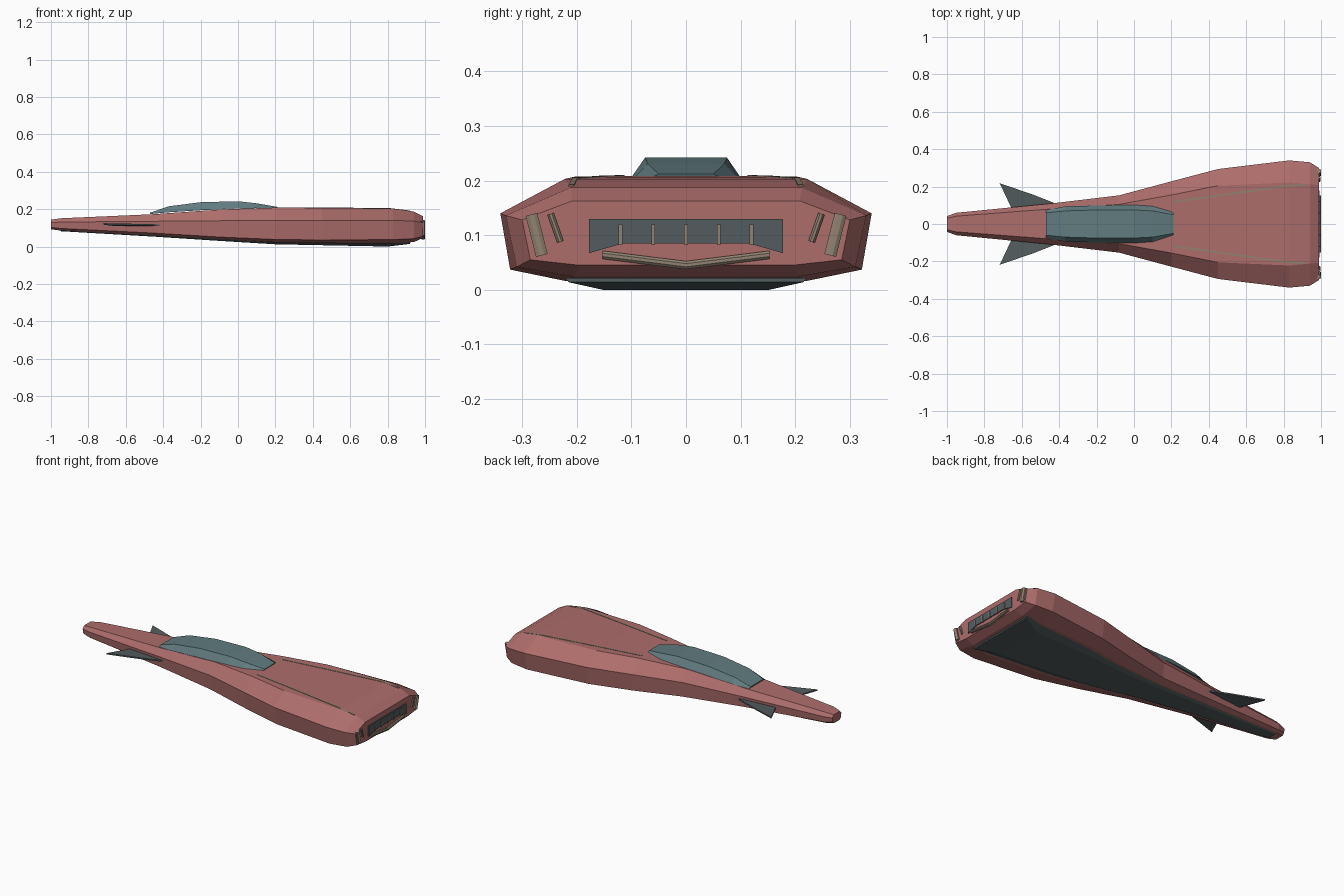
import bpy, bmesh
from mathutils import Vector

if "Cube" in bpy.data.objects:
    bpy.data.objects.remove(bpy.data.objects["Cube"])


def mat(name, c):
    m = bpy.data.materials.new(name)
    m.diffuse_color = (*c, 1)
    m.use_nodes = True
    m.node_tree.nodes["Principled BSDF"].inputs["Base Color"].default_value = m.diffuse_color
    return m


RED = mat("dusty red", (0.42, 0.155, 0.148))
GLASS = mat("teal glass", (0.12, 0.20, 0.215))
SLATE = mat("dark slate", (0.085, 0.108, 0.115))
TAN = mat("warm tan", (0.28, 0.225, 0.165))


def finish(name, bm, material):
    bmesh.ops.recalc_face_normals(bm, faces=bm.faces)
    me = bpy.data.meshes.new(name)
    bm.to_mesh(me)
    bm.free()
    me.materials.append(material)
    ob = bpy.data.objects.new(name, me)
    bpy.context.collection.objects.link(ob)
    return ob


def loft(name, stations, material):
    """Each station is (x, y1, z1, y2, z2, ...) for the +y half, mirrored to a closed ring."""
    bm = bmesh.new()
    rings = []
    for x, *yz in stations:
        half = list(zip(yz[::2], yz[1::2]))
        ring = half + [(-y, z) for y, z in reversed(half)]
        rings.append([bm.verts.new((x, y, z)) for y, z in ring])
    n = len(rings[0])
    for a, b in zip(rings, rings[1:]):
        for i in range(n):
            j = (i + 1) % n
            bm.faces.new((a[i], a[j], b[j], b[i]))
    bm.faces.new(rings[0])
    bm.faces.new(rings[-1])
    return finish(name, bm, material)


def prism(name, pts, offset, material):
    """Extrude a flat polygon by an offset vector."""
    bm = bmesh.new()
    f = bm.faces.new([bm.verts.new(p) for p in pts])
    ext = bmesh.ops.extrude_face_region(bm, geom=[f])
    vs = [v for v in ext["geom"] if isinstance(v, bmesh.types.BMVert)]
    bmesh.ops.translate(bm, vec=Vector(offset), verts=vs)
    return finish(name, bm, material)


def rear_bar(name, path, width, x0, x1, ridge=True):
    """Bar following a (y, z) path on the rear face, with a stepped centre ridge."""
    bm = bmesh.new()
    prof = [(x0, -.5), (x1 - .004, -.5), (x1, -.2), (x1, .2), (x1 - .004, .5), (x0, .5)] if ridge \
        else [(x0, -.5), (x1, -.5), (x1, .5), (x0, .5)]
    d = Vector(path[-1]) - Vector(path[0])
    d.normalize()
    nrm = Vector((-d.y, d.x))
    rings = [[bm.verts.new((x, y + nrm.x * s * width, z + nrm.y * s * width)) for x, s in prof]
             for y, z in path]
    n = len(prof)
    for a, b in zip(rings, rings[1:]):
        for i in range(n):
            bm.faces.new((a[i], a[(i + 1) % n], b[(i + 1) % n], b[i]))
    bm.faces.new(rings[0])
    bm.faces.new(rings[-1])
    return finish(name, bm, TAN)


# Hull: eight-sided sections (top edge, shoulder, chine, keel edge)
loft("hull", [
    (-1.0, .030, .143, .042, .128, .040, .103, .028, .092),
    (-.95, .042, .151, .060, .131, .055, .097, .040, .086),
    (-.45, .080, .173, .109, .135, .102, .072, .070, .060),
    (-.08, .105, .199, .153, .138, .145, .050, .100, .038),
    (.20, .155, .208, .228, .139, .215, .038, .145, .022),
    (.45, .205, .207, .294, .140, .278, .035, .190, .018),
    (.83, .222, .203, .340, .140, .322, .037, .220, .016),
    (.94, .212, .187, .330, .136, .310, .042, .205, .024),
    (.988, .208, .163, .300, .128, .285, .055, .195, .045)], RED)

# Belly plate
loft("belly_plate", [
    (-.95, .036, .090, .026, .082),
    (-.45, .072, .064, .050, .053),
    (-.08, .100, .042, .075, .029),
    (.20, .142, .026, .105, .012),
    (.45, .185, .022, .130, .007),
    (.80, .212, .020, .152, .000),
    (.92, .222, .022, .215, .014)], SLATE)

# Canopy
loft("canopy", [
    (-.47, .060, .181, .075, .174),
    (-.37, .070, .215, .094, .183),
    (-.20, .075, .237, .099, .194),
    (0.0, .075, .242, .102, .203),
    (.10, .070, .231, .095, .205),
    (.21, .050, .212, .066, .205)], GLASS)

for s, side in ((1, "left"), (-1, "right")):
    # Forward-swept nose fins
    prism("nose_fin_" + side, [(x, s * y, .108 + .06 * (y - .07)) for x, y in
          ((-.64, .06), (-.66, .095), (-.718, .218), (-.54, .157), (-.42, .11), (-.42, .07))],
          (0, 0, .008), SLATE)
    # Trim strips along the top deck
    bm = bmesh.new()
    rings = [[bm.verts.new((x, s * (y + dy), z + dz)) for dy, dz in
              ((-.005, -.006), (-.005, .002), (.005, .002), (.005, -.006))]
             for x, y, z in ((.21, .118, .208), (.45, .152, .207), (.81, .203, .2035), (.92, .210, .1905))]
    for a, b in zip(rings, rings[1:]):
        for i in range(4):
            bm.faces.new((a[i], a[(i + 1) % 4], b[(i + 1) % 4], b[i]))
    bm.faces.new(rings[0])
    bm.faces.new(rings[-1])
    finish("deck_strip_" + side, bm, TAN)
    # Slanted rear vents
    rear_bar("outer_vent_" + side, [(s * .283, .138), (s * .264, .063)], .022, .96, 1.0)
    rear_bar("inner_vent_" + side, [(s * .248, .139), (s * .230, .088)], .012, .975, .996)

# Rear grille panel with its bars and lower chevron
prism("rear_panel", [(.985, y, z) for y, z in
      ((-.178, .130), (.178, .130), (.178, .067), (.115, .085), (-.115, .085), (-.178, .067))],
      (.008, 0, 0), SLATE)
for i in range(5):
    y = (i - 2) * .06
    rear_bar(f"grille_bar_{i + 1}", [(y, .082), (y, .120)], .007, .985, .997, False)
rear_bar("rear_chevron", [(-.153, .064), (0, .045), (.153, .064)], .015, .98, 1.0)
